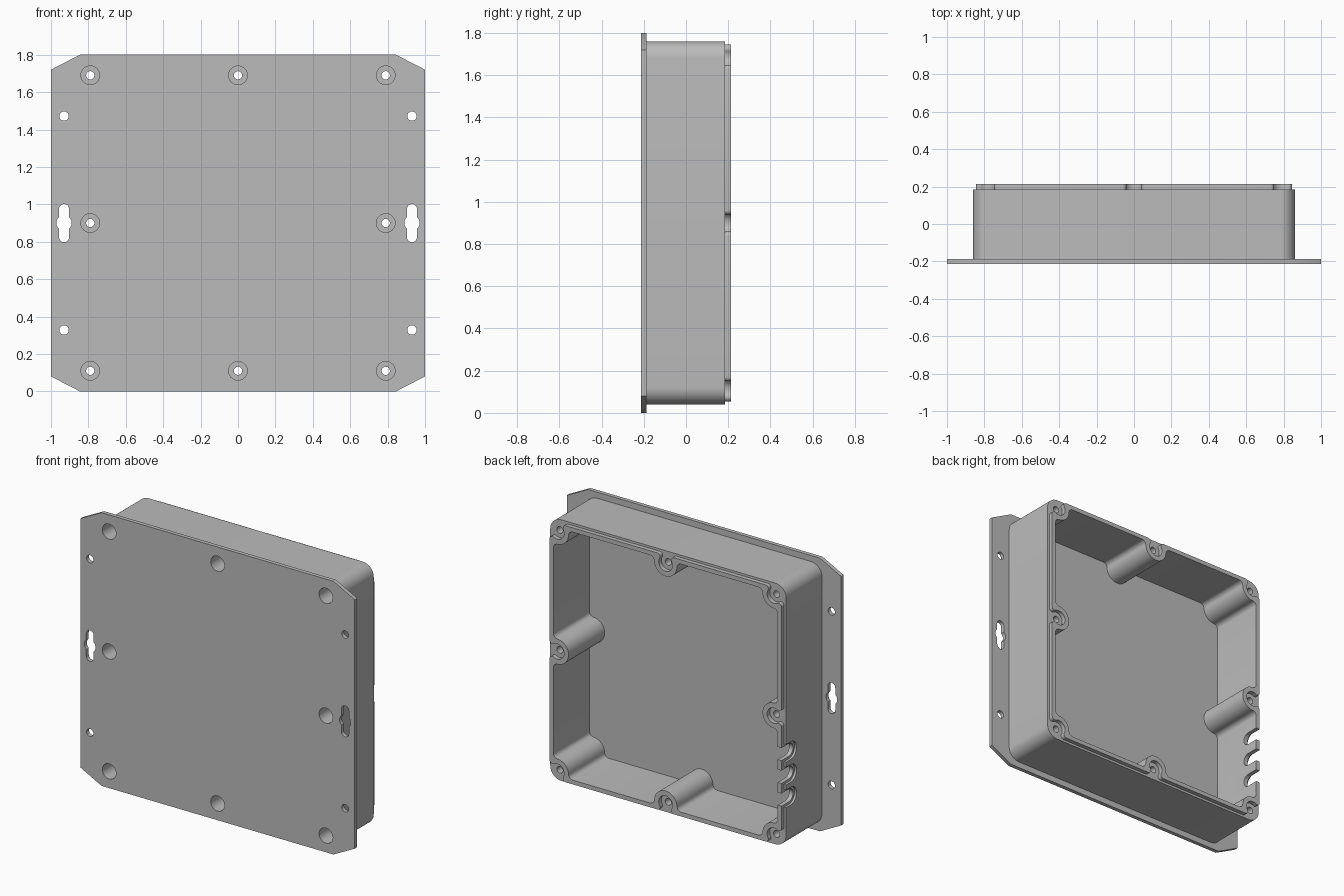
import bpy, bmesh
from math import sin, cos, atan2, sqrt, radians, degrees

cube = bpy.data.objects.get("Cube")
if cube:
    bpy.data.objects.remove(cube, do_unlink=True)

MID_Z = 0.9       # height of the centre
HALF = 0.86       # half width of the square box
SCREW = 0.79      # screw distance from the centre
FRONT, PLATE_BACK, FLOOR = -0.213, -0.187, -0.163
RIM, BACK = 0.185, 0.213

grey = bpy.data.materials.new("grey_plastic")
grey.use_nodes = True
colour = (0.5, 0.5, 0.5, 1)
grey.diffuse_color = colour
grey.node_tree.nodes["Principled BSDF"].inputs["Base Color"].default_value = colour


def arc(centre, r, start, end, n=10):
    """Points on an arc, angles in degrees."""
    steps = [radians(start + (end - start) * i / n) for i in range(n + 1)]
    return [(centre[0] + r * cos(t), centre[1] + r * sin(t)) for t in steps]


def circle(u, v, r, n=32):
    return arc((u, v), r, 0, 360, n)


def prism(name, loops, lo, hi, axis="y"):
    """Extrude closed loops: (x, z) loops along y, or (y, z) loops along x."""
    bm = bmesh.new()
    for loop in loops:
        pts = []
        for p in loop:
            if not pts or abs(p[0] - pts[-1][0]) + abs(p[1] - pts[-1][1]) > 1e-5:
                pts.append(p)
        if abs(pts[0][0] - pts[-1][0]) + abs(pts[0][1] - pts[-1][1]) < 1e-5:
            pts.pop()

        def place(u, v, depth):
            return (u, depth, v + MID_Z) if axis == "y" else (depth, u, v + MID_Z)

        a = [bm.verts.new(place(u, v, lo)) for u, v in pts]
        b = [bm.verts.new(place(u, v, hi)) for u, v in pts]
        bm.faces.new(a)
        bm.faces.new(b)
        for i in range(len(pts)):
            j = (i + 1) % len(pts)
            bm.faces.new((a[i], a[j], b[j], b[i]))
    bmesh.ops.recalc_face_normals(bm, faces=bm.faces)
    mesh = bpy.data.meshes.new(name)
    bm.to_mesh(mesh)
    bm.free()
    mesh.materials.append(grey)
    obj = bpy.data.objects.new(name, mesh)
    bpy.context.collection.objects.link(obj)
    return obj


def combine(target, other, operation):
    """Apply a boolean and remove the helper."""
    mod = target.modifiers.new("boolean", "BOOLEAN")
    mod.operation, mod.object, mod.solver = operation, other, "EXACT"
    other.hide_render = True
    bpy.context.view_layer.objects.active = target
    bpy.ops.object.modifier_apply(modifier=mod.name)
    bpy.data.objects.remove(other, do_unlink=True)


def four_sides(side):
    """Repeat the path of the top side round a square."""
    path = []
    for _ in range(4):
        path += side
        side = [(-v, u) for u, v in side]
    return path


def screw_outline(inset, r, fillet):
    """Square outline that bends inwards round every screw."""
    d = HALF - inset
    k = d - fillet - SCREW
    w = sqrt((r + fillet) ** 2 - k * k)
    a = degrees(atan2(k, w))
    half = arc((SCREW, SCREW), r, 225, 180 - a)
    half += arc((SCREW - w, d - fillet), fillet, -a, 90, 6)
    half += arc((w, d - fillet), fillet, 90, 180 + a, 6)
    half += arc((0, SCREW), r, a, -90)
    return four_sides(half + [(-u, v) for u, v in reversed(half)])


# Mounting plate with clipped corners
corner = [(1, 0.82), (0.845, 0.9)]
plate = corner + [(-u, v) for u, v in reversed(corner)]
plate += [(-u, -v) for u, v in plate]
enclosure = prism("enclosure", [plate], FRONT, PLATE_BACK)

# Box with rounded corners, and the raised lip behind it
box = four_sides(arc((HALF - 0.08, HALF - 0.08), 0.08, 0, 90))
combine(enclosure, prism("box", [box], PLATE_BACK - 0.01, RIM), "UNION")
lip = screw_outline(0.015, 0.05, 0.02)
combine(enclosure, prism("lip", [lip], RIM - 0.02, BACK), "UNION")

# Cavity, leaving the screw bosses standing
cavity = screw_outline(0.043, 0.083, 0.03)
combine(enclosure, prism("cavity", [cavity], FLOOR, 0.3), "DIFFERENCE")

# Screw holes with deep counterbores from the front
screws = [(u, v) for u in (-SCREW, 0, SCREW) for v in (-SCREW, 0, SCREW) if u or v]
for name, r, end in (("counterbores", 0.05, 0.1), ("screw_holes", 0.022, 0.3)):
    loops = [circle(u, v, r) for u, v in screws]
    combine(enclosure, prism(name, loops, -0.3, end), "DIFFERENCE")

# Keyhole slots and small holes in the side flanges
EAR = 0.93
slots = [arc((s * EAR, 0.075), 0.027, 0, 180) + arc((s * EAR, -0.075), 0.027, 180, 360)
         for s in (-1, 1)]
rounds = [circle(s * EAR, 0, 0.041) for s in (-1, 1)]
rounds += [circle(s * EAR, t * 0.572, 0.025) for s in (-1, 1) for t in (-1, 1)]
for name, loops in (("slots", slots), ("flange_holes", rounds)):
    combine(enclosure, prism(name, loops, -0.3, -0.1), "DIFFERENCE")

# Cable notches in one side wall, with a shallow step outside each
for name, r, inner in (("notch_steps", 0.058, 0.015 - HALF), ("notches", 0.042, -0.77)):
    loops = [arc((0.135, v), r, 90, 270, 16) + [(0.3, v - r), (0.3, v + r)]
             for v in (-0.24, -0.39, -0.54)]
    combine(enclosure, prism(name, loops, -0.95, inner, "x"), "DIFFERENCE")

# Smooth curves, sharp edges
bpy.ops.object.select_all(action="DESELECT")
enclosure.select_set(True)
bpy.context.view_layer.objects.active = enclosure
bpy.ops.object.shade_smooth_by_angle(angle=radians(30))
